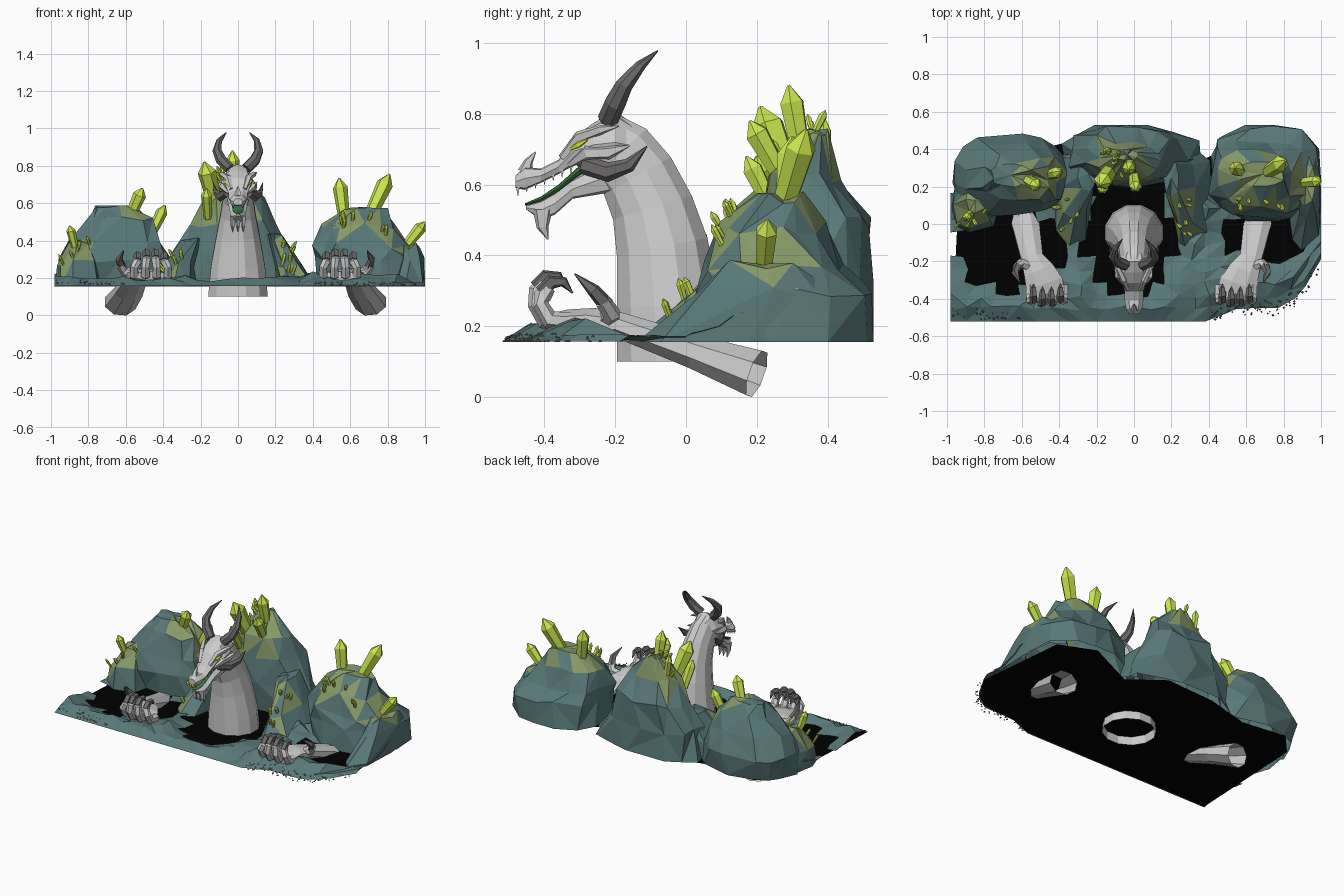
import bpy, random
from math import cos, sin, pi, hypot
from mathutils import Vector as V
from mathutils.bvhtree import BVHTree

if "Cube" in bpy.data.objects:
    bpy.data.objects.remove(bpy.data.objects["Cube"])
random.seed(4)
R = random.uniform

def mat(name, *c):
    m = bpy.data.materials.new(name)
    m.diffuse_color = (*c, 1)
    m.use_nodes = True
    m.node_tree.nodes["Principled BSDF"].inputs["Base Color"].default_value = m.diffuse_color
    return m
TEAL, MOSS = mat("teal rock", .10, .19, .19), mat("mossy rock", .24, .32, .14)
CRYS, DARK = mat("crystal", .6, .8, .08), mat("dark horn", .15, .14, .14)
BLACK, GREEN = mat("black pool", 0, 0, 0), mat("mouth green", .04, .16, .05)
EYE, SKIN = mat("eye yellow", .8, .8, .05), mat("pale hide", .52, .52, .52)

def mesh(name, vs, fs, m):
    me = bpy.data.meshes.new(name)
    me.from_pydata([tuple(v) for v in vs], [], fs)
    me.materials.append(m)
    ob = bpy.data.objects.new(name, me)
    bpy.context.collection.objects.link(ob)
    return ob

def bridge(rings, cap0=True, cap1=True, tri=False):
    n = len(rings[0])
    vs = [p for r in rings for p in r]
    fs = []
    for i in range(len(rings) - 1):
        for j in range(n):
            a, b = i*n + j, i*n + (j+1) % n
            c, d = b + n, a + n
            if not tri: fs.append((a, b, c, d))
            elif (i + j) % 2: fs += [(a, b, c), (a, c, d)]
            else: fs += [(a, b, d), (b, c, d)]
    if cap0: fs.append(tuple(range(n))[::-1])
    if cap1: fs.append(tuple(range(len(vs) - n, len(vs))))
    return vs, fs

# tube along a path; each point is x, y, z, side radius, other radius
def tube(name, path, m, n=6, cap0=True, cap1=True, side=V((1, 0, 0))):
    P = [V(p[:3]) for p in path]
    rings = []
    for i, p in enumerate(path):
        t = (P[min(i+1, len(P)-1)] - P[max(i-1, 0)]).normalized()
        s = (side - t * side.dot(t)).normalized()
        u = s.cross(t)
        rings.append([P[i] + s*cos(2*pi*(j+.5)/n)*p[3] + u*sin(2*pi*(j+.5)/n)*p[-1] for j in range(n)])
    return mesh(name, *bridge(rings, cap0, cap1), m)

# ---- rock mounds: stacked uneven rings of z, x0, x1, y0, y1
rocks, AV, AF = [], [], []
def mound(name, n, *rs):
    rings = []
    for k, (z, x0, x1, y0, y1) in enumerate(rs):
        ring = []
        for j in range(n):
            a = 2*pi*(j + R(-.28, .28))/n
            f = R(.93, 1.09)
            c, s = [abs(q)**.85*(1 if q > 0 else -1) for q in (cos(a), sin(a))]
            x = (x0+x1)/2 + (x1-x0)/2*c*f
            y = (y0+y1)/2 + (y1-y0)/2*s*f
            ring.append(V((max(-.98, min(1, x)), min(.53, y), z + (R(-.02, .02) if k else 0))))
        rings.append(ring)
    vs, fs = bridge(rings, False, False, True)
    vs.append(sum(rings[-1], V())/n + V((0, 0, .008)))
    b = len(vs) - 1
    fs.extend((b-n+j, b-n+(j+1) % n, b) for j in range(n))
    AF.extend(tuple(i + len(AV) for i in f) for f in fs)
    AV.extend(vs)
    rocks.append(mesh(name, vs, fs, TEAL))
mound("left_mound", 13, (.155,-.95,-.33,.07,.46), (.29,-.98,-.36,.04,.47), (.4,-.9,-.4,.07,.43), (.51,-.81,-.45,.12,.38), (.57,-.76,-.55,.2,.32))
mound("left_lobe", 8, (.155,-.98,-.72,-.06,.3), (.28,-.97,-.74,-.02,.28), (.4,-.9,-.79,.06,.2))
mound("right_mound", 13, (.155,.42,1,0,.53), (.3,.41,.99,.04,.53), (.37,.4,.92,.05,.45), (.48,.45,.85,.1,.4), (.56,.56,.8,.2,.33))
mound("right_shelf", 8, (.155,.82,1,-.16,.45), (.29,.86,1,.03,.42), (.37,.87,.97,.1,.32))
mound("centre_peak", 13, (.155,-.4,.34,.22,.53), (.33,-.35,.28,.2,.53), (.49,-.26,.2,.21,.53), (.62,-.19,.14,.23,.44), (.74,-.09,.02,.34,.4))
mound("left_flank", 8, (.155,-.44,-.22,-.12,.42), (.27,-.4,-.24,.02,.4), (.41,-.3,-.2,.17,.37))
mound("right_flank", 8, (.155,.2,.42,-.18,.42), (.27,.2,.33,-.04,.38), (.42,.16,.24,.14,.34))
tree = BVHTree.FromPolygons(AV, AF)

# ---- low shore around the three pools
def front(x):
    if x < .4: return -.52
    if x < .55: return -.52 + (x-.4)*.45
    return -.45 + max(0, x-.75)**2*4.2
pools = [(-.66, -.13, .29, .23), (-.03, -.06, .25, .31), (.72, -.06, .24, .13)]
def gap(x, y):
    return min((hypot((x-a)/p, (y-b)/q) - 1)*min(p, q) for a, b, p, q in pools)
nx, ny = 26, 10
vs, fs = [], []
for i in range(nx+1):
    for j in range(ny+1):
        x = -.98 + 1.98*i/nx
        if 0 < i < nx: x += R(-.02, .02)
        f = front(x)
        y = f + (.16-f)*j/ny + (R(-.015, .015) if j else 0)
        d = max(0, min(gap(x, y), (y-f)*.8))
        vs.append(V((x, y, .157 + min(.085, d*.75)*R(.35, 1.1))))
for i in range(nx):
    for j in range(ny):
        a = i*(ny+1) + j
        q = (a, a+ny+1, a+ny+2, a+1)
        c = sum((vs[k] for k in q), V())/4
        if gap(c.x, c.y) > 0:
            fs += [q[:3], (q[0], q[2], q[3])] if R(0, 1) > .5 else [(q[0], q[1], q[3]), q[1:]]
mesh("shore", vs, fs, TEAL)

# ---- black pool floor
edge = [(-.97+1.96*i/20, front(-.97+1.96*i/20)+.01) for i in range(21)]
edge += [(.93, .4), (.7, .5), (.36, .34), (.15, .5), (-.2, .48), (-.5, .4), (-.8, .44), (-.93, .3)]
mesh("pool_floor", [(x, y, .155) for x, y in edge], [tuple(range(len(edge)))], BLACK)

# ---- pebbles on the beach
vs, fs = [], []
for i in range(130):
    x = R(.4, .99) if i % 3 else R(-.97, -.55)
    y = max(-.51, front(x) + (R(-.04, .05) if i % 3 else R(.01, .07)))
    r, b = R(.004, .008), len(vs)
    z = .155 if y < front(x) else .16 + (y-front(x))*.35
    vs += [(x-r, y, z), (x, y-r, z), (x+r, y, z), (x, y+r, z), (x, y, z+.007)]
    fs += [(b+k, b+(k+1) % 4, b+4) for k in range(4)]
mesh("pebbles", vs, fs, DARK)

# ---- crystals: base, tip, radius
big = [((-.02,.33,.66), (-.03,.29,.88), .036), ((-.12,.3,.58), (-.18,.21,.82), .05), ((0,.27,.62), (.01,.18,.78), .035),
       ((-.16,.25,.52), (-.17,.17,.68), .03), ((-.13,.39,.62), (-.15,.39,.79), .022),
       ((.7,.27,.52), (.81,.34,.755), .045), ((.57,.28,.5), (.54,.3,.735), .04), ((.89,.22,.36), (1,.23,.5), .033),
       ((-.58,.24,.52), (-.51,.2,.68), .036), ((-.47,.26,.42), (-.39,.28,.59), .032), ((-.87,.06,.36), (-.9,.03,.48), .025)]
for ax, ay, sx, sy, k in [(-.86,.02,.1,.07,10), (-.36,.06,.06,.1,6), (.26,.05,.04,.11,7), (.66,.13,.16,.03,8), (-.14,.33,.12,.06,6)]:
    for _ in range(k):
        x, y = ax + R(-sx, sx), ay + R(-sy, sy)
        hit = tree.ray_cast(V((x, y, 2)), V((0, 0, -1)))
        if hit[0]:
            b = hit[0]
            d = (hit[1]*.7*(1 if hit[1].z > 0 else -1) + V((R(-.3, .3), -.1, .7))).normalized()
            big.append((b - d*.015, b + d*R(.035, .065), R(.008, .013)))
for b, t, r in big:
    b, t = V(b), V(t)
    m = b.lerp(t, .78)
    tube("crystal", [(*b, r*.75), (*m, r), (*t, r*.12)], CRYS, 6, side=V((.9, .4, .1)))

# mossy faces close to crystals
for ob in rocks:
    ob.data.materials.append(MOSS)
    for p in ob.data.polygons:
        if any((p.center - V(b)).length < (.1 if r > .02 else .045) for b, t, r in big):
            p.material_index = 1

# ---- neck: front y,z / back y,z / half width
neck = [(-.2,.1,.11,.1,.165), (-.2,.25,.1,.27,.15), (-.2,.4,.065,.45,.12), (-.21,.5,.02,.57,.098),
        (-.235,.57,-.04,.68,.084), (-.27,.61,-.11,.76,.078), (-.31,.65,-.2,.805,.06)]
rings = []
for y0, z0, y1, z1, w in neck:
    f, b = V((0, y0, z0)), V((0, y1, z1))
    rings.append([(f+b)/2 + V((w*cos(a), 0, 0)) + (b-f)/2*sin(a) for a in (2*pi*(j+.5)/12 for j in range(12))])
mesh("neck", *bridge(rings, False), SKIN)

# ---- head pieces lofted along y: y, low z, high z, half width
def loft_y(name, secs, m):
    half = [(.55, .92), (1, .5), (.85, .08), (.4, 0)]
    prof = [(0, 1)] + half + [(-x, z) for x, z in half[::-1]]
    return mesh(name, *bridge([[V((px*w, y, a+(b-a)*pz)) for px, pz in prof] for y, a, b, w in secs]), m)
loft_y("skull", [(-.482,.59,.625,.025), (-.455,.585,.65,.042), (-.41,.605,.645,.05), (-.36,.63,.67,.05), (-.315,.655,.735,.066),
                 (-.26,.65,.775,.09), (-.2,.63,.808,.084), (-.14,.65,.765,.06)], SKIN)
loft_y("lower_jaw", [(-.452,.53,.54,.012), (-.41,.5,.555,.036), (-.37,.515,.578,.042), (-.32,.56,.615,.05), (-.2,.58,.68,.06)], SKIN)
loft_y("tongue", [(-.455,.54,.547,.01), (-.41,.553,.566,.028), (-.36,.58,.6,.034), (-.31,.62,.645,.045), (-.26,.65,.69,.065)], GREEN)
tube("nose_horn", [(0,-.455,.635,.022), (0,-.445,.665,.013), (0,-.425,.692,.002)], SKIN, 5)
for x in (-.028, 0, .028):
    tube("chin_spike", [(x,-.405,.53,.016,.03), (x,-.405,.48,.012,.018), (x,-.39,.445,.002)], SKIN, 5)

for s in (-1, 1):
    # horns, cheek spikes, brows, eyes, teeth
    tube("horn", [(s*.045,-.22,.785,.03), (s*.09,-.2,.83,.03), (s*.112,-.175,.88,.025), (s*.1,-.13,.935,.016), (s*.062,-.08,.978,.002)], DARK, 7)
    tube("cheek_horn", [(s*.06,-.29,.655,.02,.026), (s*.095,-.22,.635,.018,.028), (s*.12,-.16,.655,.014,.02), (s*.132,-.11,.708,.002)], DARK, 6)
    tube("brow", [(s*.035,-.35,.675,.012), (s*.055,-.3,.735,.018), (s*.085,-.24,.755,.014), (s*.1,-.19,.765,.002)], SKIN, 5)
    tube("cheek", [(s*.05,-.33,.655,.008), (s*.08,-.28,.69,.022), (s*.085,-.22,.69,.02), (s*.1,-.16,.71,.003)], SKIN, 5)
    tube("eye", [(s*.053,-.33,.698,.003), (s*.066,-.305,.712,.01), (s*.079,-.28,.726,.003)], EYE, 5)
    for k in range(7):
        y = -.475 + .025*k
        z, x = .592 + .0105*k, s*(.024 + .004*k)
        tube("tooth", [(x, y, z, .007), (x, y, z-.024, .001)], SKIN, 4)

# ---- arms with curled claws; the left one is mirrored and shifted
for s, dx, nm in ((1, 0, "right"), (-1, .08, "left")):
    def T(*p): return (s*p[0] + dx, *p[1:])
    tube(nm + "_arm", [T(.71,.2,.065,.09,.072), T(.665,.03,.125,.082,.052), T(.625,-.18,.2,.064,.04),
                       T(.59,-.25,.213,.09,.04), T(.56,-.32,.212,.11,.038), T(.545,-.375,.212,.105,.024)], SKIN, 8, False)
    for k in range(4):
        x = .455 + .06*k
        e = .015*(k % 3 == 0)
        f = x + .012*(1.5 - k)
        tube(nm + "_finger", [T(x,-.34+e,.212,.026), T(x,-.4+e,.218,.027), T(x,-.425+e,.26,.022), T(f,-.42+e,.3-e,.025), T(f,-.4+e,.325-e,.018)], SKIN, 6)
        tube(nm + "_claw", [T(f,-.425+e,.31-e,.02), T(f,-.395+e,.34-e,.021), T(f,-.36+e,.34-e,.015), T(f,-.335+e,.308-e,.002)], DARK, 5)
    tube(nm + "_thumb", [T(.63,-.23,.21,.03), T(.685,-.21,.235,.026), T(.71,-.235,.27,.023)], SKIN, 6, side=V((0, 1, 0)))
    tube(nm + "_thumb_claw", [T(.7,-.225,.26,.024), T(.715,-.26,.3,.02), T(.69,-.315,.348,.002)], DARK, 5)
